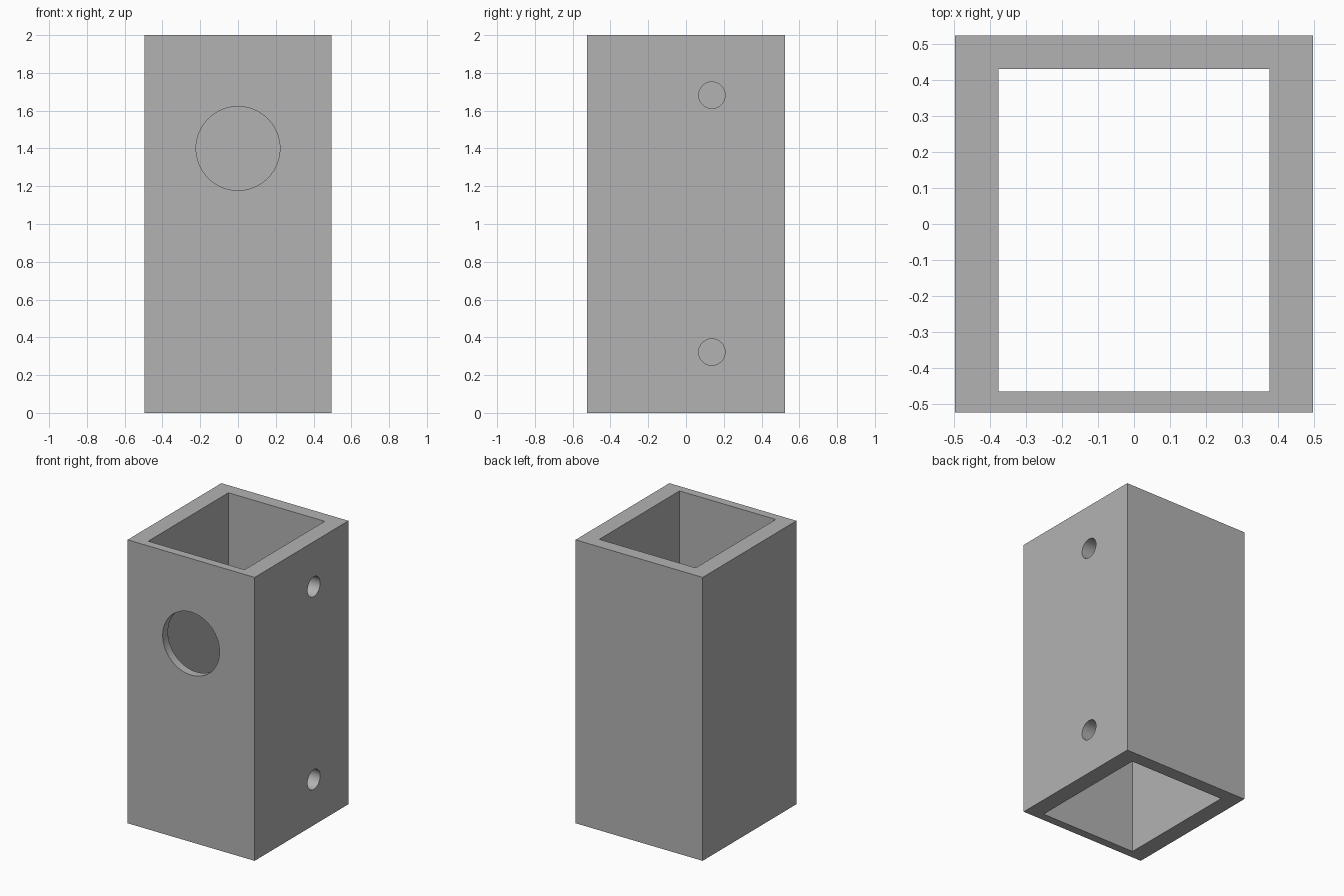
import bpy
import math

if "Cube" in bpy.data.objects:
    bpy.data.objects.remove(bpy.data.objects["Cube"], do_unlink=True)

grey = bpy.data.materials.new("plain grey")
grey.use_nodes = True
colour = (0.45, 0.45, 0.45, 1)
grey.diffuse_color = colour
grey.node_tree.nodes["Principled BSDF"].inputs["Base Color"].default_value = colour


def box(name, low, high):
    centre = [(a + b) / 2 for a, b in zip(low, high)]
    bpy.ops.mesh.primitive_cube_add(size=1, location=centre)
    ob = bpy.context.object
    ob.name = name
    ob.scale = [b - a for a, b in zip(low, high)]
    bpy.ops.object.transform_apply(location=True, rotation=True, scale=True)
    ob.data.materials.append(grey)
    return ob


def drill(name, radius, centre, rotation):
    bpy.ops.mesh.primitive_cylinder_add(vertices=64, radius=radius, depth=0.3,
                                        location=centre, rotation=rotation)
    ob = bpy.context.object
    ob.name = name
    ob.data.materials.append(grey)
    return ob


# Rectangular sleeve, open at top and bottom, with a thin front wall
W, D, H = 0.496, 0.523, 2.0
sleeve = box("sleeve", (-W, -D, 0), (W, D, H))
cutters = [box("bore_cutter", (-0.376, -0.464, -0.1), (0.376, 0.43, H + 0.1))]

# Large round opening in the front wall
cutters.append(drill("front_hole_cutter", 0.222, (0, -D, 1.4), (math.pi / 2, 0, 0)))

# Two screw holes in one side wall
for label, z in (("lower", 0.322), ("upper", 1.682)):
    cutters.append(drill(label + "_screw_hole_cutter", 0.07, (W, 0.137, z),
                         (0, math.pi / 2, 0)))

# Cut every opening, then drop the cutters
for cutter in cutters:
    cut = sleeve.modifiers.new(cutter.name, "BOOLEAN")
    cut.operation = "DIFFERENCE"
    cut.solver = "EXACT"
    cut.object = cutter
    bpy.context.view_layer.objects.active = sleeve
    bpy.ops.object.modifier_apply(modifier=cut.name)
    bpy.data.objects.remove(cutter, do_unlink=True)
